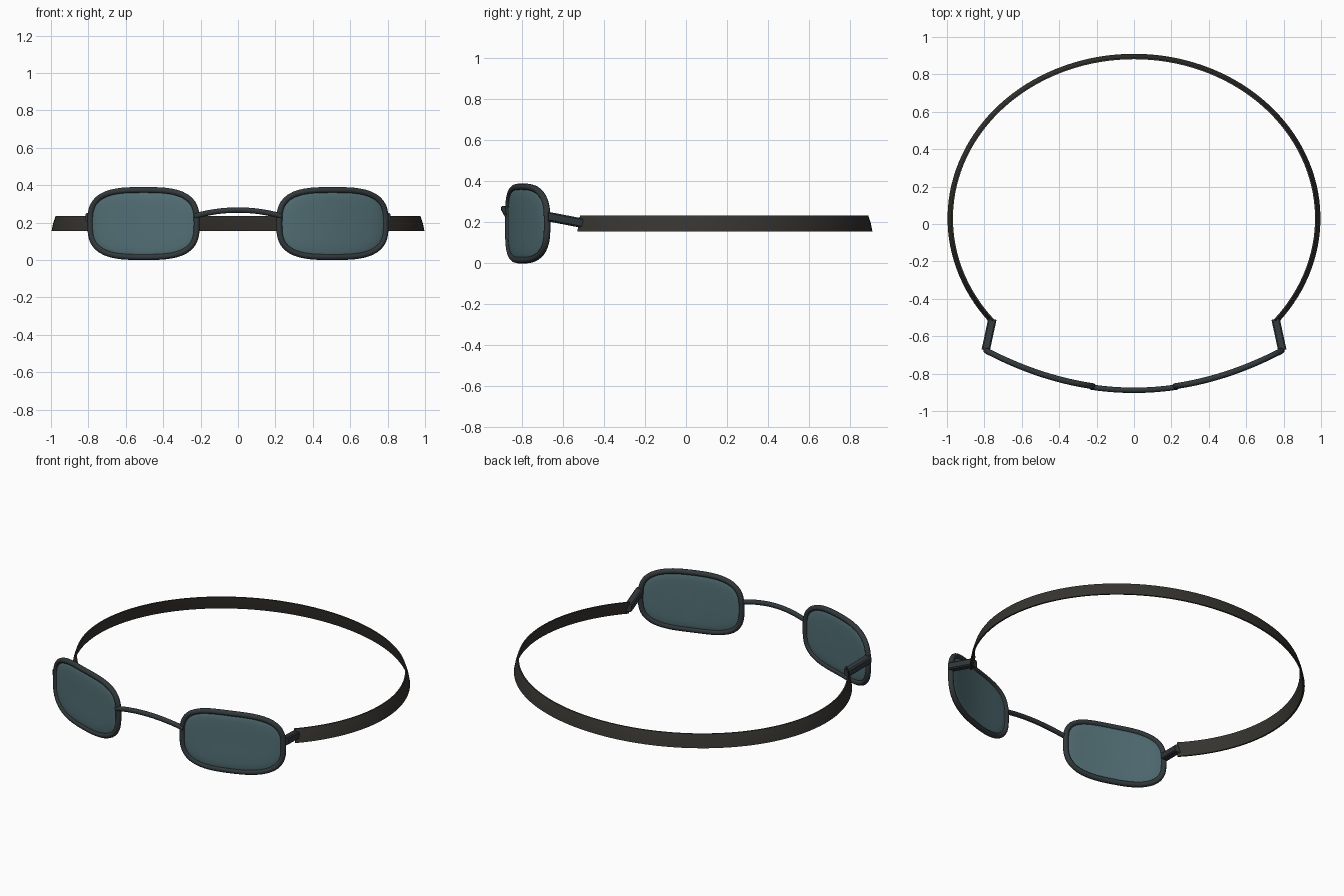
import bpy, bmesh, math
from mathutils import Vector

if "Cube" in bpy.data.objects:
    bpy.data.objects.remove(bpy.data.objects["Cube"])


def material(name, color):
    m = bpy.data.materials.new(name)
    m.diffuse_color = color
    m.use_nodes = True
    m.node_tree.nodes["Principled BSDF"].inputs["Base Color"].default_value = m.diffuse_color
    return m


FRAME = material("dark_frame", (0.032, 0.040, 0.044, 1))
STRAP = material("dark_strap", (0.038, 0.035, 0.030, 1))
GLASS = material("tinted_glass", (0.085, 0.16, 0.18, 0.92))


def loft(name, rings, mat, closed=False, angle=40):
    """Skin a list of equal-length point rings into one smooth mesh."""
    bm = bmesh.new()
    vs = [[bm.verts.new(p) for p in ring] for ring in rings]
    n = len(vs[0])
    for i in range(len(vs) if closed else len(vs) - 1):
        a, b = vs[i], vs[(i + 1) % len(vs)]
        for j in range(n):
            k = (j + 1) % n
            bm.faces.new((a[j], a[k], b[k], b[j]))
    if not closed:
        bm.faces.new(vs[0])
        bm.faces.new(vs[-1])
    bmesh.ops.recalc_face_normals(bm, faces=bm.faces)
    me = bpy.data.meshes.new(name)
    bm.to_mesh(me)
    bm.free()
    me.materials.append(mat)
    ob = bpy.data.objects.new(name, me)
    bpy.context.collection.objects.link(ob)
    bpy.ops.object.select_all(action='DESELECT')
    ob.select_set(True)
    bpy.context.view_layer.objects.active = ob
    bpy.ops.object.shade_smooth_by_angle(angle=math.radians(angle))
    return ob


def tube(name, path, radius, mat, closed=False, sides=12):
    """Round section swept along a path lying roughly in the front plane."""
    rings = []
    n = len(path)
    for i, p in enumerate(path):
        a = path[i - 1] if closed or i else p
        b = path[(i + 1) % n] if closed or i < n - 1 else p
        t = (b - a).normalized()
        u = t.cross(Vector((0, 1, 0))).normalized()
        v = t.cross(u)
        rings.append([p + radius * (u * math.cos(w) + v * math.sin(w))
                      for w in (math.tau * k / sides for k in range(sides))])
    return loft(name, rings, mat, closed)


# Curved face line shared by both lenses
def on_face(x, z, offset=0.0):
    normal = Vector((0.66 * x, -1, 0)).normalized()
    return Vector((x, -0.883 + 0.33 * x * x, z)) + normal * offset


def outline(side, hw, hh, offset=0.0, count=64, power=3.1):
    pts = []
    for i in range(count):
        a = math.tau * i / count
        c, s = math.cos(a), math.sin(a)
        r = (abs(c) ** power + abs(s) ** power) ** (-1 / power)
        pts.append(on_face(side * 0.505 + hw * r * c, 0.195 + hh * r * s, offset))
    return pts


for side, label in ((-1, "left"), (1, "right")):
    # Rim
    tube(label + "_rim", outline(side, 0.284, 0.179), 0.016, FRAME, closed=True)

    # Pillow-shaped lens
    profile = [(0.03, 0.011), (0.4, 0.011), (0.7, 0.0105), (0.84, 0.009),
               (0.92, 0.006), (0.99, 0.001)]
    profile += [(f, -t) for f, t in reversed(profile)]
    loft(label + "_lens", [outline(side, 0.284 * f, 0.179 * f, t)
                           for f, t in profile], GLASS)

    # Arm joining rim to strap
    rings = []
    for x, y, z in ((0.793, -0.675, 0.229), (0.757, -0.508, 0.197)):
        rings.append([Vector((side * (x + dx), y + 0.2 * dx, z + dz))
                      for dx, dz in ((-0.022, -0.016), (-0.015, -0.023), (0.015, -0.023),
                                     (0.022, -0.016), (0.022, 0.016), (0.015, 0.023),
                                     (-0.015, 0.023), (-0.022, 0.016))])
    loft(label + "_arm", rings, FRAME)

# Arched nose bridge
path = []
for i in range(25):
    x = -0.232 + 0.464 * i / 24
    path.append(on_face(x, 0.267 - 0.6 * x * x, 0.006))
tube("nose_bridge", path, 0.0145, FRAME)

# Head strap: leaning flat section swept round the back
section = [(0.011, 0.155), (0.003, 0.195), (-0.010, 0.235),
           (-0.018, 0.235), (-0.010, 0.195), (0.001, 0.155)]
rings = []
for i in range(97):
    a = math.radians(-39.5 + 259 * i / 96)
    rings.append([Vector(((0.986 + o) * math.cos(a), 0.03 + (0.869 + o) * math.sin(a), z))
                  for o, z in section])
loft("head_strap", rings, STRAP)
